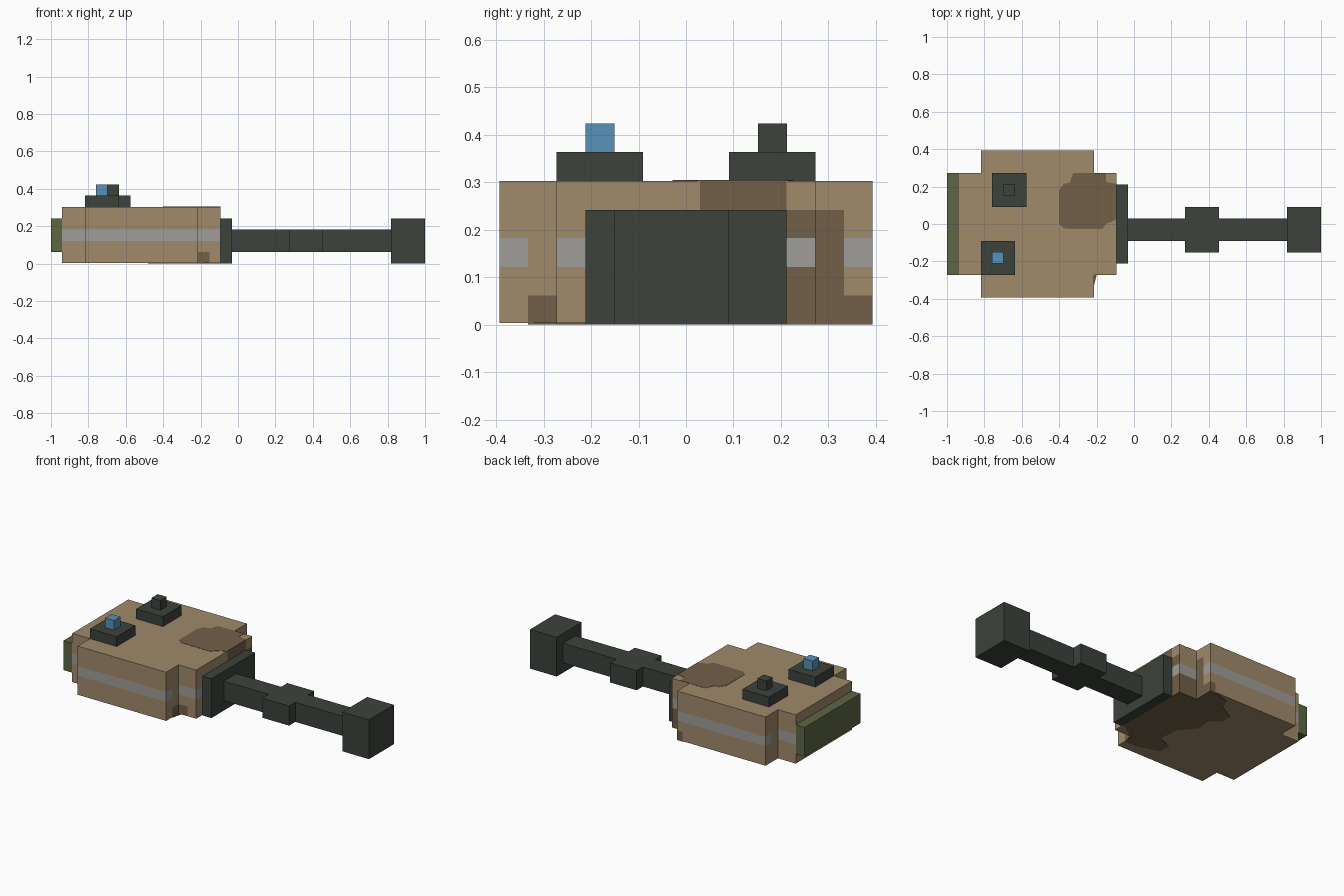
import bpy, bmesh
from mathutils import Vector

cube = bpy.data.objects.get("Cube")
if cube:
    bpy.data.objects.remove(cube, do_unlink=True)


def material(name, rgb):
    lin = [((c / 255 + 0.055) / 1.055) ** 2.4 for c in rgb] + [1.0]
    m = bpy.data.materials.new(name)
    m.use_nodes = True
    m.diffuse_color = lin
    m.node_tree.nodes["Principled BSDF"].inputs["Base Color"].default_value = lin
    return m


TAN = material("tan", (160, 138, 107))
BROWN = material("brown", (114, 95, 73))
GREY = material("grey", (159, 158, 152))
DARK = material("dark_metal", (60, 66, 60))
GREEN = material("olive_green", (93, 102, 68))
BLUE = material("blue", (87, 145, 186))


def finish(name, bm, mats):
    bmesh.ops.recalc_face_normals(bm, faces=bm.faces)
    me = bpy.data.meshes.new(name)
    bm.to_mesh(me)
    bm.free()
    for m in mats:
        me.materials.append(m)
    ob = bpy.data.objects.new(name, me)
    bpy.context.collection.objects.link(ob)
    return ob


def prism(outline, z0, z1):
    """Extrude a flat outline from z0 to z1."""
    bm = bmesh.new()
    face = bm.faces.new([bm.verts.new((x, y, z0)) for x, y in outline])
    new = bmesh.ops.extrude_face_region(bm, geom=[face])["geom"]
    verts = [v for v in new if isinstance(v, bmesh.types.BMVert)]
    bmesh.ops.translate(bm, verts=verts, vec=(0, 0, z1 - z0))
    return bm


def box(name, x, y, z, mat):
    outline = [(x[0], y[0]), (x[1], y[0]), (x[1], y[1]), (x[0], y[1])]
    return finish(name, prism(outline, *z), [mat])


# Body: stepped block, cut along the edges of the painted bands
half = [(-0.94, -0.273), (-0.818, -0.273), (-0.818, -0.393),
        (-0.215, -0.393), (-0.215, -0.273), (-0.094, -0.273)]
body = prism(half + [(x, -y) for x, y in reversed(half)], 0.003, 0.303)
cuts = [(2, z) for z in (0.061, 0.121, 0.182, 0.242)]
cuts += [(1, y) for y in (-0.333, -0.212, 0.03, 0.212, 0.333)]
cuts += [(0, x) for x in (-0.25, -0.152)]
for axis, value in cuts:
    normal = Vector((0, 0, 0))
    normal[axis] = 1
    bmesh.ops.bisect_plane(body, geom=body.verts[:] + body.edges[:] + body.faces[:],
                           plane_co=normal * value, plane_no=normal)
bmesh.ops.recalc_face_normals(body, faces=body.faces)


def paint(c, n):
    """0 tan, 1 brown, 2 grey, chosen by place and direction."""
    if abs(n.z) > 0.5:
        return 0
    band = 0.121 < c.z < 0.182
    low = c.z < 0.061
    if abs(n.x) > 0.5:
        step = abs(c.y) > 0.273
        if n.x > 0 and step:
            if 0 < c.y < 0.333 and c.z < 0.242:
                return 1
            if low and (c.y > 0 or c.y > -0.333):
                return 1
        if n.x > 0 and not step:
            if c.y > 0.212 and c.z < 0.242 and not band:
                return 1
            if 0.03 < c.y < 0.212 and c.z > 0.242:
                return 1
        return 2 if band and (not step or abs(c.y) > 0.333) else 0
    if band:
        return 2
    if low and abs(c.y) < 0.3 and -0.215 < c.x < -0.152:
        return 1
    if c.y > 0 and c.x > -0.25 and (low or (c.y < 0.3 and c.z < 0.121)):
        return 1
    return 0


for f in body.faces:
    f.material_index = paint(f.calc_center_median(), f.normal)
finish("body", body, [TAN, BROWN, GREY])

# Painted patches on the top and the underside
top_patch = [(-0.40, 0.0), (-0.375, -0.025), (-0.17, -0.028), (-0.15, 0.0),
             (-0.094, 0.025), (-0.094, 0.215), (-0.15, 0.225), (-0.15, 0.273),
             (-0.325, 0.273), (-0.345, 0.22), (-0.375, 0.215), (-0.40, 0.18)]
finish("top_patch", prism(top_patch, 0.301, 0.3045), [BROWN])
under_patch = [(-0.094, -0.20), (-0.20, -0.273), (-0.215, -0.333), (-0.30, -0.33),
               (-0.43, -0.29), (-0.43, -0.22), (-0.34, -0.18), (-0.35, -0.06),
               (-0.43, 0.04), (-0.42, 0.13), (-0.48, 0.18), (-0.48, 0.24),
               (-0.38, 0.30), (-0.36, 0.36), (-0.25, 0.393), (-0.215, 0.393),
               (-0.215, 0.273), (-0.094, 0.273)]
finish("under_patch", prism(under_patch, 0.0, 0.004), [BROWN])

# End plate and front flange
box("end_plate", (-1.0, -0.94), (-0.273, 0.273), (0.061, 0.242), GREEN)
box("flange", (-0.094, -0.033), (-0.212, 0.212), (0.0, 0.242), DARK)

# Barrel sections with a wider collar and muzzle block
for name, x, y, z in [
    ("barrel_rear", (-0.033, 0.273), (-0.091, 0.03), (0.061, 0.182)),
    ("barrel_collar", (0.273, 0.455), (-0.152, 0.091), (0.061, 0.182)),
    ("barrel_front", (0.455, 0.818), (-0.091, 0.03), (0.061, 0.182)),
    ("muzzle", (0.818, 1.0), (-0.152, 0.091), (0.0, 0.242)),
]:
    box(name, x, y, z, DARK)

# Two roof pads, each with a knob
for side, px, py, kx, ky, mat in [
    ("front", -0.818, -0.273, -0.758, -0.212, BLUE),
    ("back", -0.758, 0.091, -0.697, 0.152, DARK),
]:
    box(side + "_pad", (px, px + 0.182), (py, py + 0.182), (0.303, 0.364), DARK)
    box(side + "_knob", (kx, kx + 0.061), (ky, ky + 0.061), (0.364, 0.424), mat)
